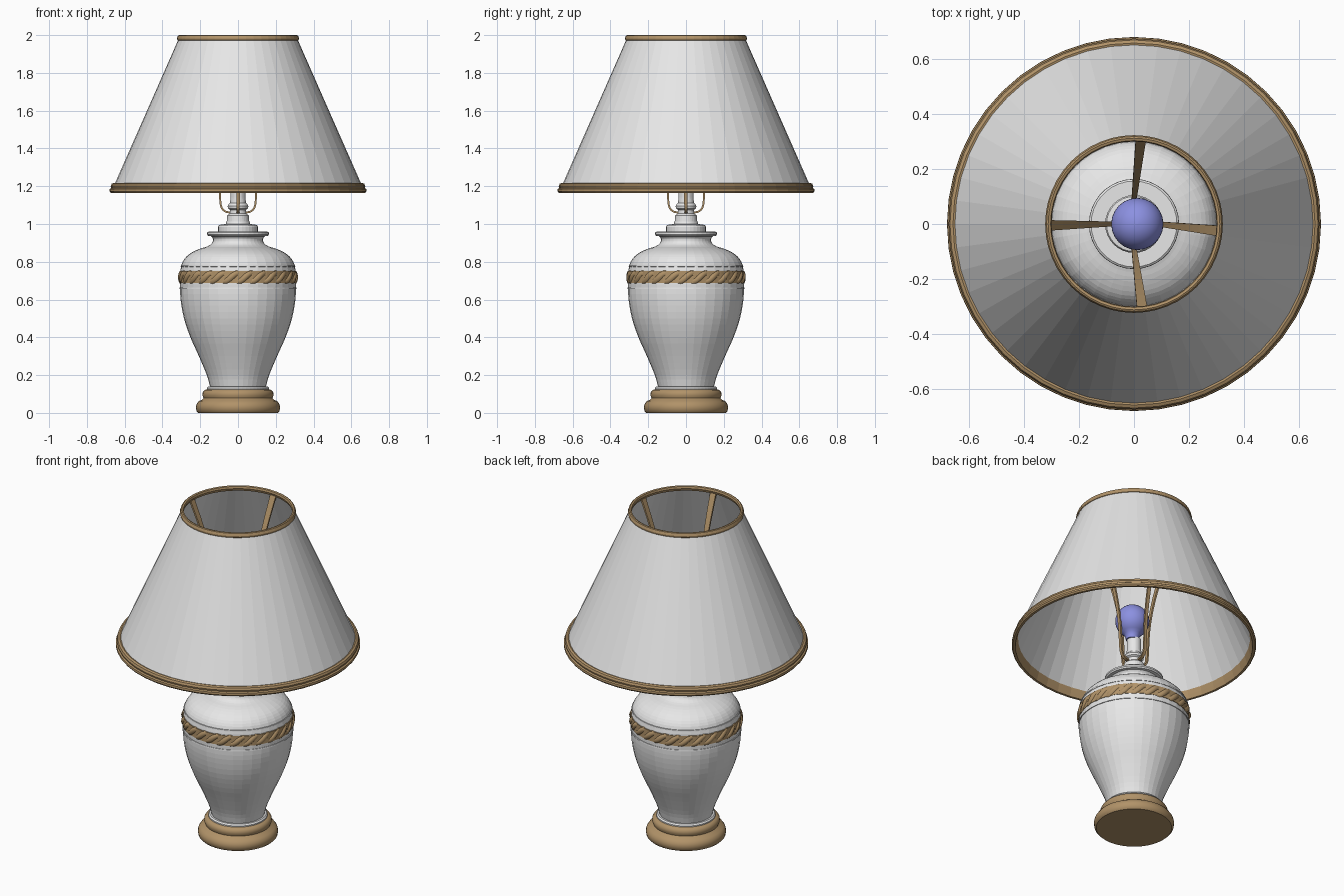
import bpy, bmesh, math
from mathutils import Vector

if "Cube" in bpy.data.objects:
    bpy.data.objects.remove(bpy.data.objects["Cube"])


def material(name, rgb):
    m = bpy.data.materials.new(name)
    m.diffuse_color = (*rgb, 1)
    m.use_nodes = True
    m.node_tree.nodes["Principled BSDF"].inputs["Base Color"].default_value = m.diffuse_color
    return m


WHITE = material("ceramic white", (0.8, 0.8, 0.8))
TAN = material("antique gold", (0.44, 0.29, 0.14))
BLUE = material("bulb blue", (0.26, 0.28, 0.75))


def finish(name, bm, mat, smooth=None):
    bmesh.ops.remove_doubles(bm, verts=bm.verts, dist=1e-5)
    bmesh.ops.recalc_face_normals(bm, faces=bm.faces)
    me = bpy.data.meshes.new(name)
    bm.to_mesh(me)
    bm.free()
    me.materials.append(mat)
    ob = bpy.data.objects.new(name, me)
    bpy.context.collection.objects.link(ob)
    if smooth:
        bpy.context.view_layer.objects.active = ob
        ob.select_set(True)
        bpy.ops.object.shade_smooth_by_angle(angle=math.radians(smooth))
        ob.select_set(False)
    return ob


def skin(bm, rings, closed_rings=False):
    """Join equal-length closed vertex rings with quads."""
    n = len(rings[0])
    for i in range(len(rings) if closed_rings else len(rings) - 1):
        a, b = rings[i], rings[(i + 1) % len(rings)]
        for j in range(n):
            k = (j + 1) % n
            bm.faces.new((a[j], a[k], b[k], b[j]))


def lathe(name, profile, mat, segs=48, closed=False, smooth=None, cx=0.0):
    """Revolve (radius, z) points about the vertical axis."""
    bm = bmesh.new()
    rings = [[bm.verts.new((cx + r * math.cos(t), r * math.sin(t), z))
              for t in (2 * math.pi * s / segs for s in range(segs))] for r, z in profile]
    skin(bm, rings, closed)
    if not closed:
        bm.faces.new(rings[0])
        bm.faces.new(rings[-1])
    return finish(name, bm, mat, smooth)


def spline(pts, sub=3):
    """Catmull-Rom smoothing of a short profile."""
    p = [Vector(q) for q in pts]
    p = [2 * p[0] - p[1]] + p + [2 * p[-1] - p[-2]]
    out = []
    for i in range(1, len(p) - 2):
        for s in range(sub):
            t = s / sub
            a, b, c, d = p[i - 1:i + 3]
            out.append(0.5 * (2 * b + (c - a) * t + (2 * a - 5 * b + 4 * c - d) * t * t
                              + (3 * b - a - 3 * c + d) * t ** 3))
    return [tuple(q) for q in out] + [tuple(p[-2])]


# Stepped gold foot
lathe("base", [(0.21, 0), (0.22, 0.01), (0.223, 0.03), (0.22, 0.045), (0.208, 0.062),
               (0.19, 0.07), (0.182, 0.078), (0.188, 0.092), (0.187, 0.108),
               (0.178, 0.12), (0.165, 0.125)], TAN, smooth=40)
lathe("base_collar", [(0.165, 0.12), (0.165, 0.132), (0.158, 0.14), (0.14, 0.14)], WHITE)

# Ceramic vase body with rolled rim
lower = spline([(0.147, 0.135), (0.165, 0.2), (0.207, 0.3), (0.252, 0.4),
                (0.286, 0.5), (0.304, 0.6), (0.307, 0.68)])
upper = spline([(0.305, 0.757), (0.293, 0.8), (0.262, 0.838), (0.21, 0.866),
                (0.16, 0.882), (0.137, 0.9), (0.132, 0.92), (0.142, 0.935)])
rim = [(0.158, 0.937), (0.164, 0.945), (0.163, 0.955), (0.156, 0.96)]
lathe("vase_body", lower + upper + rim, WHITE, segs=36)
for i, (r, z) in enumerate([(0.305, 0.66), (0.2985, 0.778)]):
    lathe(f"body_ridge_{i}", [(r - 0.01, z - 0.006), (r + 0.005, z - 0.004),
                              (r + 0.004, z + 0.004), (r - 0.01, z + 0.006)], WHITE, closed=True)

# Twisted rope band: thin backing and two helical strands
lathe("rope_backing", [(0.3, 0.688), (0.309, 0.688), (0.309, 0.75), (0.3, 0.75)], TAN, closed=True)
TURNS, STEPS, SIDES = 13, 260, 8
for k in range(2):
    def path(t):
        ph = TURNS * t + k * math.pi
        r = 0.3 + 0.008 * math.cos(ph)
        return Vector((r * math.cos(t), r * math.sin(t), 0.718 + 0.022 * math.sin(ph)))
    bm, rings = bmesh.new(), []
    for s in range(STEPS):
        t = 2 * math.pi * s / STEPS
        c, tan = path(t), (path(t + 0.001) - path(t - 0.001)).normalized()
        out = Vector((math.cos(t), math.sin(t), 0))
        side = tan.cross(out).normalized()
        out = side.cross(tan)
        rings.append([bm.verts.new(c + 0.010 * math.cos(a) * out + 0.016 * math.sin(a) * side)
                      for a in (2 * math.pi * j / SIDES for j in range(SIDES))])
    skin(bm, rings, True)
    finish(f"rope_strand_{k}", bm, TAN, smooth=60)

# Neck cap and lamp socket
lathe("neck_and_socket", [(0.105, 0.955), (0.105, 0.985), (0.1, 0.995), (0.065, 1.0),
                          (0.06, 1.012), (0.057, 1.045), (0.044, 1.055), (0.042, 1.075),
                          (0.053, 1.082), (0.055, 1.095), (0.05, 1.105), (0.042, 1.112),
                          (0.04, 1.14), (0.04, 1.205)], WHITE, segs=32)

# Light bulb
ball = [(0.095 * math.sin(a), 1.32 - 0.095 * math.cos(a))
        for a in (math.radians(40 + 139.5 * i / 12) for i in range(13))]
lathe("bulb", [(0.036, 1.2), (0.038, 1.215), (0.046, 1.235)] + ball, BLUE, segs=24, smooth=50, cx=0.012)

# Four curved straps carrying the shade
strap = spline([(0.04, 1.06), (0.07, 1.068), (0.09, 1.095), (0.096, 1.16), (0.105, 1.3),
                (0.13, 1.45), (0.175, 1.62), (0.24, 1.81), (0.309, 1.975)])
for k, off in enumerate((-0.025, -0.025, 0.005, 0.03)):
    ang = k * math.pi / 2
    u = Vector((math.cos(ang), math.sin(ang), 0))
    v = Vector((-u.y, u.x, 0))
    bm, rings = bmesh.new(), []
    for i, (r, z) in enumerate(strap):
        f = max(0, (r - 0.09) / 0.22)
        a, b = strap[max(i - 1, 0)], strap[min(i + 1, len(strap) - 1)]
        d = (u * (b[0] - a[0]) + Vector((0, 0, b[1] - a[1]))).normalized()
        n = d.cross(v) * 0.005
        c = u * r + v * off * f + Vector((0, 0, z))
        w = v * (0.009 + 0.010 * f)
        rings.append([bm.verts.new(q) for q in (c - w - n, c + w - n, c + w + n, c - w + n)])
    skin(bm, rings)
    bm.faces.new(rings[0])
    bm.faces.new(rings[-1])
    finish(f"shade_strap_{k}", bm, TAN)

# Conical shade with gold trims
lathe("shade", [(0.667, 1.18), (0.312, 1.985), (0.306, 1.985), (0.661, 1.18)], WHITE, closed=True)
lathe("shade_bottom_trim", [(0.66, 1.165), (0.674, 1.165), (0.68, 1.173), (0.679, 1.185),
                            (0.671, 1.19), (0.674, 1.2), (0.669, 1.213), (0.658, 1.218),
                            (0.645, 1.215), (0.652, 1.19)], TAN, closed=True)
lathe("shade_top_trim", [(0.313, 1.968), (0.321, 1.973), (0.323, 1.983), (0.318, 1.997),
                         (0.312, 2.0), (0.303, 1.997), (0.3, 1.985), (0.306, 1.97)], TAN, closed=True)
